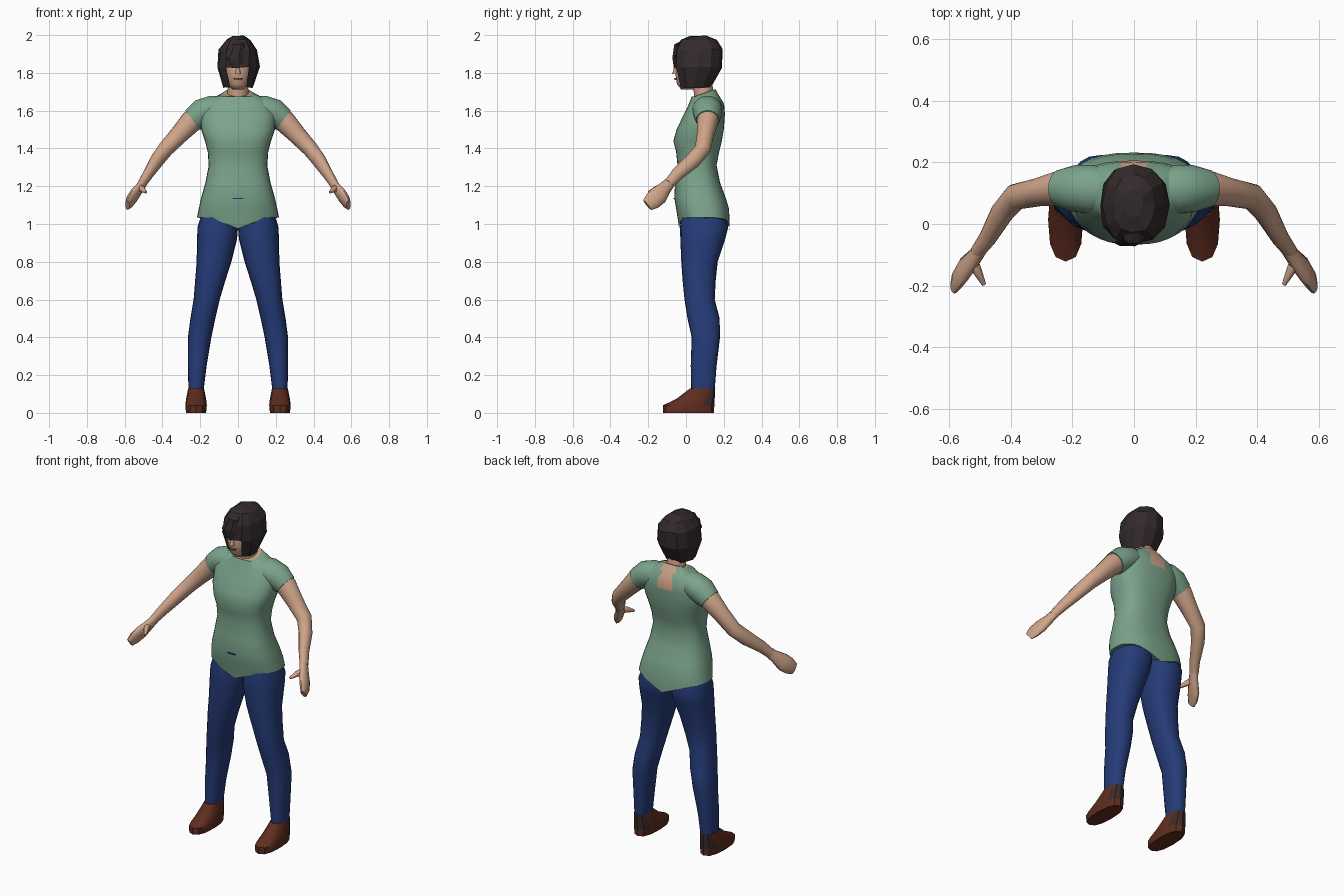
import bpy, bmesh, math, random
from mathutils import Vector

if "Cube" in bpy.data.objects:
    bpy.data.objects.remove(bpy.data.objects["Cube"])
random.seed(4)


def material(name, rgb):
    m = bpy.data.materials.new(name)
    m.use_nodes = True
    m.diffuse_color = (*rgb, 1)
    bsdf = m.node_tree.nodes["Principled BSDF"]
    bsdf.inputs["Base Color"].default_value = (*rgb, 1)
    bsdf.inputs["Roughness"].default_value = 0.8
    return m


SKIN = material("skin", (0.62, 0.37, 0.25))
SHIRT = material("sage_green", (0.20, 0.37, 0.26))
DENIM = material("denim_blue", (0.019, 0.045, 0.19))
HAIR = material("dark_hair", (0.033, 0.023, 0.024))
SHOE = material("brown_leather", (0.115, 0.026, 0.014))
HEEL = material("dark_leather", (0.05, 0.025, 0.022))
LIPS = material("lips", (0.36, 0.15, 0.11))


def spow(c, p):
    return math.copysign(abs(c) ** (2 / p), c)


def loft(name, rings, mats, n=16, power=2, side=1, along=False, caps=True,
         shape=None, rule=None, smooth=60):
    """Skin rings (x, y, z, radius_a, radius_b), level or square to their path."""
    bm = bmesh.new()
    mids = [Vector(r[:3]) for r in rings]
    loops = []
    for i, (x, y, z, a, b) in enumerate(rings):
        u, v = Vector((1, 0, 0)), Vector((0, 1, 0))
        if along:
            t = (mids[min(i + 1, len(mids) - 1)] - mids[max(i - 1, 0)]).normalized()
            u = t.cross(Vector((1, 0, 0))).normalized()
            v = t.cross(u)
        loop = []
        for k in range(n):
            w = math.tau * k / n
            co = mids[i] + u * a * spow(math.cos(w), power) + v * b * spow(math.sin(w), power)
            if shape:
                co = shape(i, co)
            co.x *= side
            loop.append(bm.verts.new(co))
        loops.append(loop)
    for lo, hi in zip(loops, loops[1:]):
        for k in range(n):
            j = (k + 1) % n
            bm.faces.new((lo[k], lo[j], hi[j], hi[k]))
    if caps:
        bm.faces.new(loops[0])
    bm.faces.new(loops[-1])
    bmesh.ops.recalc_face_normals(bm, faces=bm.faces)
    if rule:
        drop = []
        for f in bm.faces:
            m = rule(f.calc_center_median(), f)
            if m is None:
                drop.append(f)
            else:
                f.material_index = m
        bmesh.ops.delete(bm, geom=drop, context="FACES")
    me = bpy.data.meshes.new(name)
    bm.to_mesh(me)
    bm.free()
    for m in mats:
        me.materials.append(m)
    ob = bpy.data.objects.new(name, me)
    bpy.context.collection.objects.link(ob)
    if smooth:
        bpy.ops.object.select_all(action="DESELECT")
        ob.select_set(True)
        bpy.context.view_layer.objects.active = ob
        bpy.ops.object.shade_smooth_by_angle(angle=math.radians(smooth))
    return ob


def level(z, width, front, back, x=0):
    """Level ring from its half width and its front and back limits."""
    return (x, (front + back) / 2, z, width, (back - front) / 2)


# Shirt: pointed hem, sloping neckline, open patch on the back
torso = [level(1.035, .217, -.036, .232), level(1.08, .208, -.052, .228),
         level(1.14, .195, -.062, .21), level(1.22, .172, -.058, .18),
         level(1.31, .155, -.045, .162), level(1.38, .16, -.052, .175),
         level(1.44, .175, -.067, .19), level(1.50, .195, -.05, .2),
         level(1.58, .2, -.012, .206), level(1.635, .175, .015, .202),
         level(1.675, .12, .03, .178), level(1.695, .075, .035, .155)]


def shirt_shape(i, co):
    if i == 0:
        co.z -= .06 * max(0, 1 - abs(co.x) / .15) + .12 * max(0, co.y - .14)
    if i == len(torso) - 1:
        co.z += .35 * (co.y - .1)
    return co


def shirt_rule(c, f):
    neckline = len(f.verts) > 4 and c.z > 1.6
    patch = c.y > .14 and c.z > 1.58 and abs(c.x) < .036
    return 1 if neckline or patch else 0


loft("shirt", torso, [SHIRT, SKIN], n=32, power=2.5, shape=shirt_shape, rule=shirt_rule)

# Waistband showing at the front of the shirt
loft("waistband_glimpse", [level(1.132, .026, -.066, -.059), level(1.138, .032, -.066, -.059)],
     [DENIM], n=8, power=4)

# Neck and head
loft("neck", [(0, .1, 1.62, .065, .055), (0, .095, 1.69, .055, .052),
              (0, .075, 1.8, .052, .055)], [SKIN])
loft("head", [(0, .01, 1.712, .03, .035), (0, .017, 1.74, .054, .065),
              (0, .03, 1.8, .072, .087), (0, .04, 1.9, .08, .09),
              (0, .05, 1.96, .04, .05)], [SKIN])
loft("nose", [(0, -.055, 1.795, .014, .018), (0, -.052, 1.835, .007, .01)], [SKIN], n=8)
loft("mouth", [(0, -.045, 1.762, .02, .015), (0, -.047, 1.772, .024, .016)], [LIPS], n=8)


# Faceted bob with a fringe and an opening for the face
def hair_shape(i, co):
    return co + Vector([random.uniform(-.004, .004) for _ in range(3)])


def hair_rule(c, f):
    return None if c.z < 1.82 and c.y < 0 and abs(c.x) < .045 else 0


loft("hair", [level(1.722, .08, -.035, .13), level(1.83, .113, -.065, .188),
              level(1.925, .103, -.062, .19), level(1.975, .066, -.03, .16),
              level(1.995, .03, .02, .11)], [HAIR],
     n=12, power=2.3, caps=False, shape=hair_shape, rule=hair_rule, smooth=0)
# Swept lock across the fringe
loft("fringe_lock", [(-.01, -.054, 1.825, .022, .012), (-.02, -.06, 1.88, .048, .014),
                     (.0, -.045, 1.95, .035, .02), (.015, .02, 1.985, .015, .02)],
     [HAIR], n=6, smooth=0)

# Limbs, built once for each side
for side, tag in ((1, "left"), (-1, "right")):
    loft(tag + "_sleeve", [(.07, .11, 1.625, .06, .055), (.13, .112, 1.61, .08, .072),
                           (.19, .115, 1.588, .077, .075), (.24, .115, 1.55, .062, .064)],
         [SHIRT], side=side, along=True, n=20)
    loft(tag + "_arm", [(.2, .115, 1.58, .056, .058), (.245, .115, 1.545, .057, .06),
                        (.31, .103, 1.475, .046, .05), (.385, .088, 1.395, .043, .042),
                        (.43, .035, 1.335, .042, .037), (.475, -.045, 1.265, .034, .028),
                        (.508, -.09, 1.213, .028, .023)],
         [SKIN], side=side, along=True)
    loft(tag + "_hand", [(.495, -.075, 1.23, .028, .022), (.52, -.11, 1.192, .035, .024),
                         (.55, -.145, 1.152, .05, .025), (.572, -.178, 1.122, .047, .022),
                         (.585, -.205, 1.1, .033, .013)],
         [SKIN], n=10, side=side, along=True)
    loft(tag + "_thumb", [(.525, -.115, 1.19, .022, .018), (.508, -.155, 1.185, .018, .015),
                          (.487, -.197, 1.168, .007, .007)],
         [SKIN], n=8, side=side, along=True)
    loft(tag + "_trouser_leg",
         [level(.12, .04, .028, .152, .222), level(.25, .05, .025, .162, .216),
          level(.4, .062, .03, .18, .203), level(.5, .066, .008, .178, .186),
          level(.6, .069, -.008, .152, .166), level(.7, .08, -.018, .157, .147),
          level(.8, .092, -.025, .168, .127), level(.92, .106, -.03, .208, .111),
          level(.985, .107, -.032, .224, .107), level(1.06, .09, -.02, .2, .1)],
         [DENIM], n=20, power=2.3, side=side)
    # Shoe with a dark heel counter
    loft(tag + "_shoe", [level(0, .053, -.122, .148, .222), level(.04, .057, -.122, .15, .222),
                         level(.075, .053, -.05, .152, .222), level(.13, .042, .022, .155, .222)],
         [SHOE, HEEL], n=12, power=2.5, side=side, smooth=35,
         rule=lambda c, f: 1 if c.z > .05 and c.y > .1 and len(f.verts) == 4 else 0)
